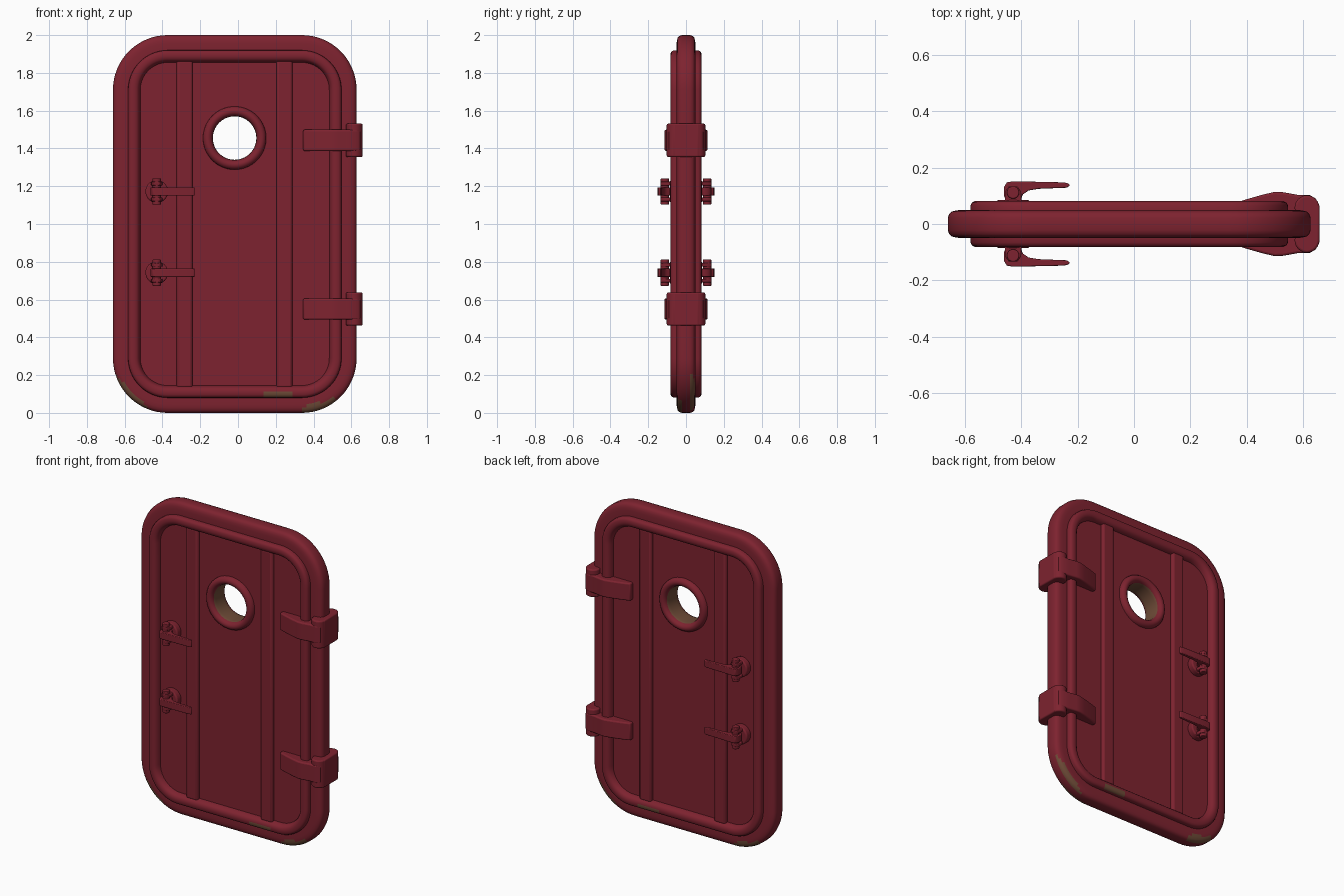
import bpy, bmesh, math

if "Cube" in bpy.data.objects:
    bpy.data.objects.remove(bpy.data.objects["Cube"])

def material(name, col):
    m = bpy.data.materials.new(name)
    m.diffuse_color = (*col, 1)
    m.use_nodes = True
    m.node_tree.nodes["Principled BSDF"].inputs["Base Color"].default_value = m.diffuse_color
    return m

RED = material("dark red paint", (0.208, 0.0165, 0.029))
RUST = material("worn brown", (0.155, 0.07, 0.038))
CX, CZ, HW, HH, R = -0.017, 1.0, 0.645, 1.0, 0.29     # door outline
HOLE = (-0.018, 1.455)                                # porthole centre

def finish(name, bm, rule=None, bevel=0.0):
    bmesh.ops.remove_doubles(bm, verts=bm.verts, dist=1e-5)
    bmesh.ops.recalc_face_normals(bm, faces=bm.faces)
    if rule:
        for f in bm.faces:
            f.material_index = int(rule(f.calc_center_median()))
    me = bpy.data.meshes.new(name)
    bm.to_mesh(me)
    bm.free()
    me.materials.append(RED)
    if rule:
        me.materials.append(RUST)
    ob = bpy.data.objects.new(name, me)
    bpy.context.collection.objects.link(ob)
    if bevel:
        b = ob.modifiers.new("bevel", 'BEVEL')
        b.width, b.segments, b.angle_limit = bevel, 3, math.radians(40)
    bpy.ops.object.select_all(action='DESELECT')
    ob.select_set(True)
    bpy.context.view_layer.objects.active = ob
    bpy.ops.object.shade_smooth_by_angle(angle=math.radians(38))
    return ob

def outline(cx, cz, hw, hh, r, n=16, straight=14):
    """Rounded rectangle in x,z; a circle when hw = hh = r."""
    corners = []
    for i, (sx, sz) in enumerate(((1, 1), (-1, 1), (-1, -1), (1, -1))):
        corners.append([(cx + sx * (hw - r) + r * math.cos(math.pi / 2 * (i + k / n)),
                         cz + sz * (hh - r) + r * math.sin(math.pi / 2 * (i + k / n)))
                        for k in range(n + 1)])
    pts = []
    for i, arc in enumerate(corners):
        a, b = arc[-1], corners[(i + 1) % 4][0]
        if math.dist(a, b) < 1e-5:
            pts += arc[:-1]
            continue
        pts += arc
        pts += [(a[0] + (b[0] - a[0]) * k / straight, a[1] + (b[1] - a[1]) * k / straight)
                for k in range(1, straight)]
    return pts

def loft(name, cx, cz, hw, hh, r, half, rule):
    """Ring swept from (inset, y) half-profile, mirrored front to back."""
    prof = [(d, -y) for d, y in reversed(half)] + list(half)
    bm = bmesh.new()
    loops = [[bm.verts.new((x, y, z)) for x, z in outline(cx, cz, hw - d, hh - d, r - d)]
             for d, y in prof]
    for i, la in enumerate(loops):
        lb = loops[(i + 1) % len(loops)]
        for k in range(len(la)):
            j = (k + 1) % len(la)
            bm.faces.new((la[k], la[j], lb[j], lb[k]))
    return finish(name, bm, rule)

def prism(name, pts, z0, z1, bevel=0.006):
    """Extrude an x,y outline upwards."""
    bm = bmesh.new()
    f = bm.faces.new([bm.verts.new((x, y, z0)) for x, y in pts])
    ext = bmesh.ops.extrude_face_region(bm, geom=[f])
    bmesh.ops.translate(bm, vec=(0, 0, z1 - z0),
                        verts=[v for v in ext["geom"] if isinstance(v, bmesh.types.BMVert)])
    return finish(name, bm, bevel=bevel)

def box(name, x0, x1, y0, y1, z0, z1, bevel=0.006):
    return prism(name, [(x0, y0), (x1, y0), (x1, y1), (x0, y1)], z0, z1, bevel)

def circle(cx, cy, r, n=24):
    return [(cx + r * math.cos(2 * math.pi * k / n), cy + r * math.sin(2 * math.pi * k / n))
            for k in range(n)]

# Outer frame with raised rim; worn patches at the lower corners
def frame_worn(c):
    if abs(c.y) > 0.06:
        return 0.16 < c.x < 0.28 and 0.08 < c.z < 0.11
    if abs(c.y) < 0.02:
        return False
    x = c.x - CX if c.y < 0 else CX - c.x
    if x < 0:
        return x + c.z < -0.425 and c.z < 0.28
    return 0.34 < x < 0.54 and c.z < 0.03 + max(0, x - 0.36) * 0.3

loft("door_frame", CX, CZ, HW, HH, R,
     [(0, 0.022), (0.005, 0.036), (0.014, 0.044), (0.028, 0.048), (0.045, 0.05), (0.08, 0.049),
      (0.081, 0.066), (0.086, 0.076), (0.096, 0.081), (0.112, 0.082), (0.126, 0.079),
      (0.135, 0.071), (0.142, 0.058), (0.146, 0.04)], frame_worn)

# Recessed panel with the porthole opening
bm = bmesh.new()
for pts in (outline(CX, CZ, HW - 0.13, HH - 0.13, R - 0.13), outline(*HOLE, 0.14, 0.14, 0.14)):
    vs = [bm.verts.new((x, -0.045, z)) for x, z in pts]
    for k in range(len(vs)):
        bm.edges.new((vs[k - 1], vs[k]))
bmesh.ops.triangle_fill(bm, edges=bm.edges[:], use_beauty=True)
ext = bmesh.ops.extrude_face_region(bm, geom=bm.faces[:])
bmesh.ops.translate(bm, vec=(0, 0.09, 0),
                    verts=[v for v in ext["geom"] if isinstance(v, bmesh.types.BMVert)])
finish("door_panel", bm)

# Porthole ring, worn inside
loft("porthole_ring", *HOLE, 0.168, 0.168, 0.168,
     [(0, 0.04), (0.002, 0.056), (0.01, 0.068), (0.022, 0.074), (0.034, 0.073),
      (0.045, 0.065), (0.051, 0.052), (0.053, 0.035)],
     lambda c: abs(c.y) < 0.045 and math.hypot(c.x - HOLE[0], c.z - HOLE[1]) < 0.13)

# Vertical ribs, showing on both sides
for side, x0, x1 in (("left", -0.325, -0.24), ("right", 0.203, 0.288)):
    box(side + "_rib", x0, x1, -0.066, 0.066, 0.13, 1.87, 0.014)

# Hinges wrapping the right edge
strap = [(0.345, 0.07), (0.40, 0.088), (0.46, 0.105), (0.50, 0.114), (0.53, 0.113),
         (0.58, 0.104), (0.625, 0.103), (0.647, 0.09), (0.656, 0.065), (0.652, 0.03)]
strap += [(x, -y) for x, y in reversed(strap)]
for level, z in (("lower", 0.55), ("upper", 1.443)):
    prism(level + "_hinge_strap", strap, z - 0.056, z + 0.056, 0.008)
    for s, side in ((-1, "front"), (1, "back")):
        prism(f"{level}_hinge_barrel_{side}", circle(0.615, s * 0.058, 0.044),
              z - 0.088, z + 0.088, 0.008)
    box(level + "_hinge_plate", 0.622, 0.66, -0.07, 0.07, z - 0.088, z + 0.088, 0.008)

# Latches: base disc, lugs, pivot pin and hooked lever on both sides
lever = [(-0.463, 0.10), (-0.463, 0.13), (-0.452, 0.148), (-0.43, 0.152), (-0.25, 0.148),
         (-0.232, 0.144), (-0.228, 0.136), (-0.24, 0.129), (-0.34, 0.125), (-0.375, 0.119),
         (-0.395, 0.105), (-0.402, 0.088), (-0.43, 0.078), (-0.452, 0.084)]
for level, z in (("lower", 0.742), ("upper", 1.172)):
    for s, side in ((-1, "front"), (1, "back")):
        tag = f"{level}_latch_%s_{side}"
        disc = prism(tag % "base", circle(0, 0, 0.06, 32), 0, 0.045, 0.008)
        disc.rotation_euler.x = -s * math.pi / 2
        disc.location = (-0.43, s * 0.04, z)
        prism(tag % "lever", [(x, s * y) for x, y in lever], z - 0.022, z + 0.022, 0.004)
        prism(tag % "pin", circle(-0.43, s * 0.112, 0.022, 16), z - 0.07, z + 0.07, 0.004)
        for d in (-0.042, 0.042):
            prism(tag % ("lug_top" if d > 0 else "lug_bottom"),
                  [(-0.46, s * 0.06), (-0.40, s * 0.06), (-0.401, s * 0.115), (-0.415, s * 0.134),
                   (-0.445, s * 0.134), (-0.459, s * 0.115)], z + d - 0.01, z + d + 0.01, 0.004)
